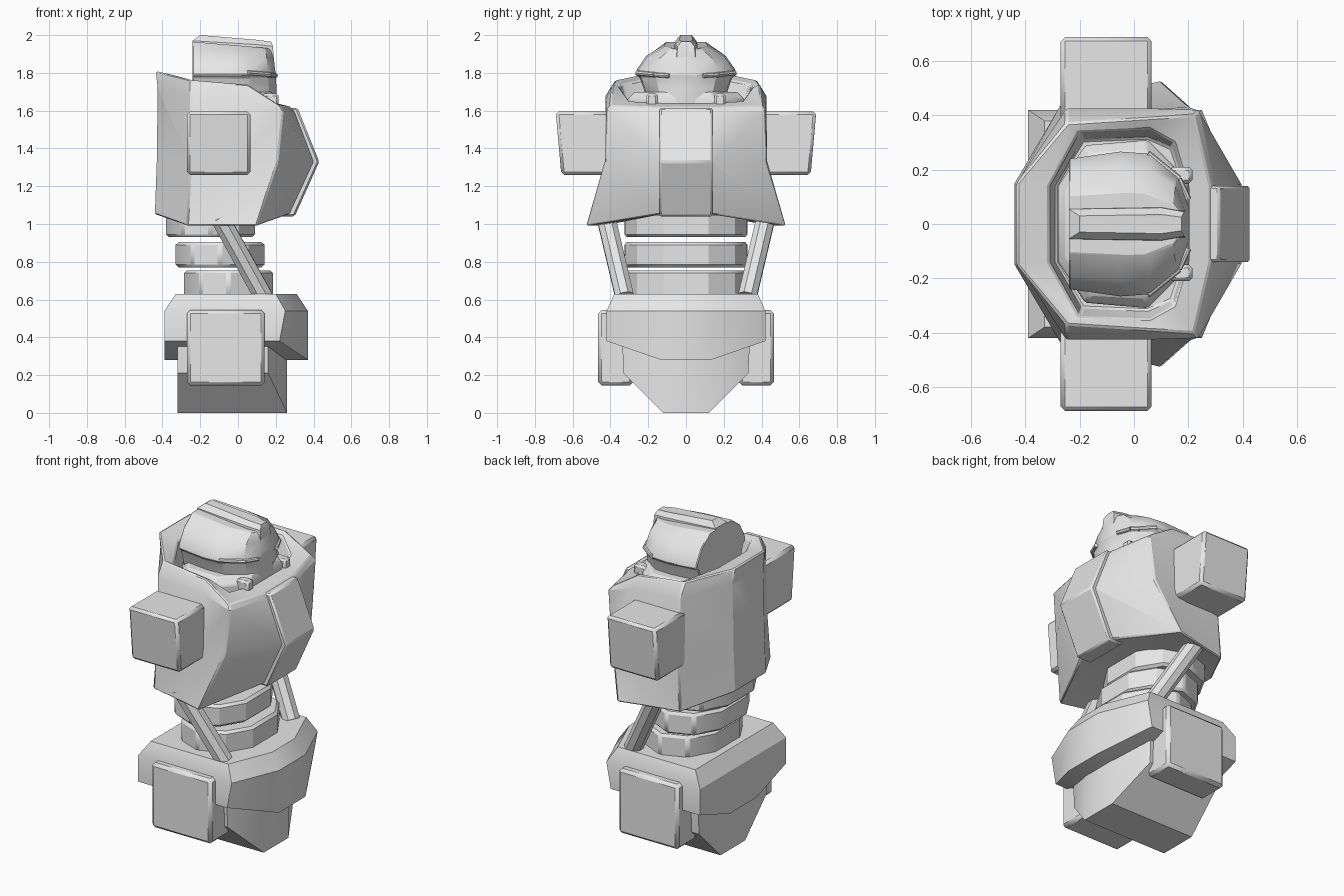
import bpy, bmesh, math
from mathutils import Vector

cube = bpy.data.objects.get("Cube")
if cube:
    bpy.data.objects.remove(cube)

grey = bpy.data.materials.new("plain_grey")
grey.use_nodes = True
grey.diffuse_color = (0.8, 0.8, 0.8, 1)
grey.node_tree.nodes["Principled BSDF"].inputs["Base Color"].default_value = (0.8, 0.8, 0.8, 1)


def finish(name, bm, bevel=0.0):
    bmesh.ops.recalc_face_normals(bm, faces=bm.faces)
    mesh = bpy.data.meshes.new(name)
    bm.to_mesh(mesh)
    bm.free()
    mesh.materials.append(grey)
    mesh.shade_smooth()
    mesh.set_sharp_from_angle(angle=math.radians(30))
    obj = bpy.data.objects.new(name, mesh)
    bpy.context.collection.objects.link(obj)
    if bevel:
        mod = obj.modifiers.new("soft_edges", "BEVEL")
        mod.width, mod.segments = bevel, 1
        mod.limit_method, mod.angle_limit = "ANGLE", math.radians(35)
    return obj


def loft(name, halves, bevel=0.0):
    """Join half rings, listed front to back on the left, mirrored to the right."""
    bm = bmesh.new()
    rings, n = [], len(halves[0])
    for half in halves:
        left = [bm.verts.new(p) for p in half]
        right = [bm.verts.new((x, -y, z)) for x, y, z in half]
        rings.append(left + right[::-1])
    for low, high in zip(rings, rings[1:]):
        for i in range(2 * n):
            j = (i + 1) % (2 * n)
            bm.faces.new((low[i], low[j], high[j], high[i]))
    for ring in (rings[0], rings[-1]):
        if n > 2:
            bm.faces.new(ring[:n])
            bm.faces.new(ring[n:])
        bm.faces.new((ring[0], ring[n - 1], ring[n], ring[-1]))
    return finish(name, bm, bevel)


def at(z, *plan):
    return [(x, y, z) for x, y in plan]


def box(name, xs, ys, zs, bevel, lean=0.0):
    """Box whose outer side leans inward toward the bottom."""
    bm = bmesh.new()
    v = {(i, j, k): bm.verts.new((xs[i], ys[j] - (math.copysign(lean, ys[j]) if j and not k else 0), zs[k]))
         for i in (0, 1) for j in (0, 1) for k in (0, 1)}
    square = ((0, 0), (0, 1), (1, 1), (1, 0))
    for s in (0, 1):
        bm.faces.new([v[s, a, b] for a, b in square])
        bm.faces.new([v[a, s, b] for a, b in square])
        bm.faces.new([v[a, b, s] for a, b in square])
    return finish(name, bm, bevel)


def rod(name, start, end, radius):
    a, b = Vector(start), Vector(end)
    bm = bmesh.new()
    bmesh.ops.create_cone(bm, cap_ends=True, segments=8, radius1=radius, radius2=radius, depth=(b - a).length)
    obj = finish(name, bm)
    obj.rotation_mode = "QUATERNION"
    obj.rotation_quaternion = (b - a).to_track_quat("Z", "Y")
    obj.location = (a + b) / 2


# Lower body: wedge-bottomed crotch and belt
loft("crotch", [
    [(.26, .12, 0), (.16, .33, .21), (-.32, .33, .21), (-.32, .12, 0)],
    at(.42, (.26, .12), (.16, .34), (-.32, .34), (-.32, .12))])
loft("pelvis_belt", [
    [(.37, .13, .28), (.22, .42, .38), (-.39, .42, .38), (-.39, .13, .28)],
    at(.54, (.37, .13), (.25, .42), (-.39, .42), (-.39, .13)),
    at(.63, (.31, .11), (.2, .38), (-.33, .38), (-.33, .11))])

# Stacked waist discs, stepping backward as they rise
disc_plan = ((.235, .12), (.15, .26), (0, .33), (-.15, .27), (-.235, .12))
for name, cx, z0, z1 in (("lower", -.05, .6, .755), ("middle", -.095, .77, .905), ("upper", -.145, .93, 1.06)):
    plan = [(cx + x, y) for x, y in disc_plan]
    loft(name + "_waist_disc", [at(z0, *plan), at(z1, *plan)], .015)

# Torso shell with raised collar and sunken neck well
loft("torso", [
    [(.27, .14, 1.05), (.1, .53, .99), (-.05, .49, .99), (-.27, .44, .99), (-.44, .15, 1.05)],
    at(1.33, (.4, .14), (.21, .43), (.0, .43), (-.25, .43), (-.43, .15)),
    [(.3, .14, 1.59), (.24, .42, 1.6), (.07, .425, 1.66), (-.25, .425, 1.68), (-.425, .15, 1.72)],
    [(.28, .14, 1.62), (.22, .4, 1.63), (.05, .39, 1.74), (-.25, .37, 1.765), (-.435, .15, 1.81)],
    [(.2, .13, 1.64), (.15, .3, 1.65), (.06, .35, 1.72), (-.2, .34, 1.74), (-.31, .14, 1.78)],
    at(1.6, (.19, .13), (.14, .28), (.05, .32), (-.19, .31), (-.29, .14))], .008)

# Raised centre plate of the chest
loft("chest_plate", [
    at(1.04, (.3, .14), (.2, .14)),
    at(1.33, (.43, .14), (.2, .14)),
    at(1.615, (.315, .14), (.2, .14))], .01)

# Neck ring around the head
loft("neck_ring", [
    at(1.58, (.2, .16), (.05, .31), (-.18, .29), (-.28, .14)),
    at(1.66, (.2, .16), (.05, .31), (-.18, .29), (-.28, .14)),
    at(1.7, (.18, .13), (.04, .27), (-.16, .26), (-.25, .12))], .008)

# Helmet: one plan scaled by width and front reach at each height
head_plan = ((.2, .22), (.16, .65), (.06, .97), (-.05, 1), (-.24, .9))
head_levels = ((1.6, .19, 1.0), (1.72, .225, 1.02), (1.775, .245, 1.0), (1.79, .268, 1.02),
               (1.82, .26, .98), (1.9, .21, .95), (1.965, .115, .9))
loft("head", [[(x * reach if x > 0 else x, y * w, z - max(0, z - 1.8) * (x + .24) * .5)
               for x, y in head_plan] for z, w, reach in head_levels], .005)
loft("head_crest", [
    [(.19, .05, 1.87), (.1, .065, 1.88), (-.24, .06, 1.9)],
    [(.185, .045, 1.94), (.1, .06, 1.95), (-.24, .055, 1.97)],
    [(.175, .025, 1.965), (.1, .035, 1.975), (-.2, .03, 2)]])

for side, s in (("left", 1), ("right", -1)):
    # Square arm stub and hip block
    box(side + "_arm_block", (-.27, .065), (s * .38, s * .69), (1.26, 1.595), .016, .03)
    box(side + "_hip_block", (-.27, .14), (s * .28, s * .465), (.145, .545), .018)
    # Slanted waist strut
    rod(side + "_waist_strut", (-.1, s * .425, 1.04), (.135, s * .325, .615), .053)
    # Brow ledge and small jaw guard
    rod(side + "_brow", (.05, s * .258, 1.8), (.165, s * .165, 1.79), .014)
    rod(side + "_inner_brow", (.165, s * .165, 1.79), (.2, s * .09, 1.785), .012)
    box(side + "_jaw_guard", (.13, .215), (s * .15, s * .21), (1.6, 1.69), .012)
